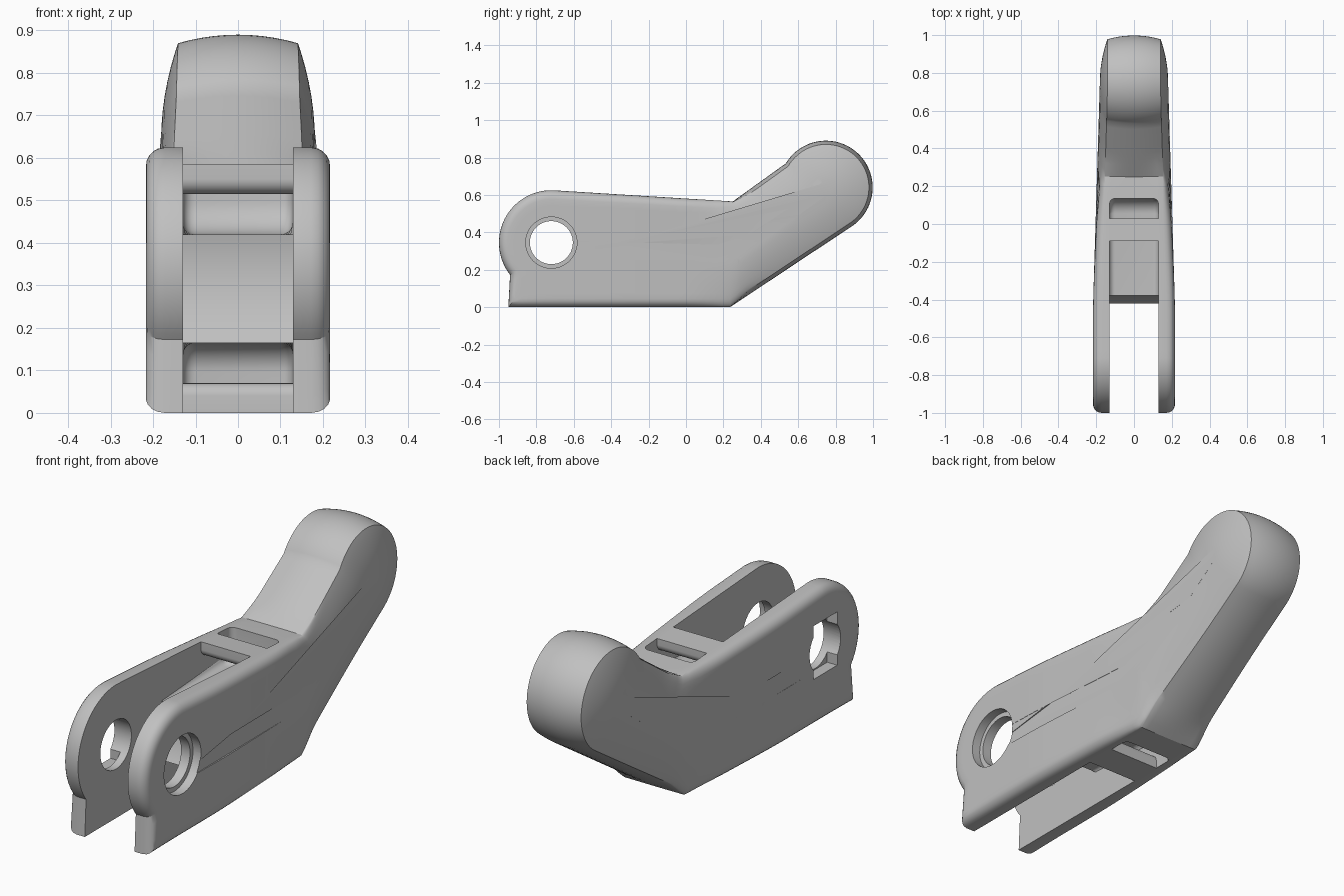
import bpy, bmesh, math
from mathutils import Vector

if "Cube" in bpy.data.objects:
    bpy.data.objects.remove(bpy.data.objects["Cube"], do_unlink=True)

grey = bpy.data.materials.new("satin_grey")
grey.use_nodes = True
colour = (0.53, 0.53, 0.53, 1)
grey.diffuse_color = colour
grey.node_tree.nodes["Principled BSDF"].inputs["Base Color"].default_value = colour

PIVOT = Vector((-0.72, 0.345))
TIP = Vector((0.748, 0.64))
SPINE = [Vector(p) for p in ((-0.7, 0.31), (0.27, 0.29), TIP)]


def arc(centre, radius, start, end, steps):
    """Points on an arc in the side plane, angles in degrees."""
    angles = [math.radians(start + (end - start) * i / steps) for i in range(steps + 1)]
    return [Vector((centre[0] + radius * math.cos(a), centre[1] + radius * math.sin(a))) for a in angles]


def resample(points, spacing):
    """Split long sides of a closed outline."""
    out = []
    for a, b in zip(points, points[1:] + points[:1]):
        n = max(1, round((b - a).length / spacing))
        out += [a.lerp(b, i / n) for i in range(n)]
    return out


def smooth(a, b, v):
    v = min(1, max(0, (v - a) / (b - a)))
    return v * v * (3 - 2 * v)


def nearest_on_spine(p):
    best = None
    for a, b in zip(SPINE, SPINE[1:]):
        d = b - a
        q = a + d * min(1, max(0, (p - a).dot(d) / d.length_squared))
        if best is None or (p - q).length < (p - best).length:
            best = q
    return best


def half_width(y):
    """Side taper from the fork to the tip."""
    return 0.217 - 0.022 * smooth(-0.5, 0.2, y) - 0.014 * smooth(0.15, 0.75, y)


def make_object(name, bm):
    bmesh.ops.recalc_face_normals(bm, faces=bm.faces)
    mesh = bpy.data.meshes.new(name)
    bm.to_mesh(mesh)
    bm.free()
    mesh.materials.append(grey)
    obj = bpy.data.objects.new(name, mesh)
    bpy.context.collection.objects.link(obj)
    return obj


def prism(name, points, x0, x1, round_rule=None):
    """Extrude a side outline along x, rounding the cap edges the rule picks."""
    bm = bmesh.new()
    face = bm.faces.new([bm.verts.new((x0, p[0], p[1])) for p in points])
    moved = bmesh.ops.extrude_face_region(bm, geom=[face])["geom"]
    for v in moved:
        if isinstance(v, bmesh.types.BMVert):
            v.co.x = x1
    bmesh.ops.recalc_face_normals(bm, faces=bm.faces)
    if round_rule:
        edges = [e for e in bm.edges if abs(e.verts[0].co.x - e.verts[1].co.x) < 1e-5
                 and all(round_rule(v.co.y, v.co.z) for v in e.verts)]
        bmesh.ops.bevel(bm, geom=edges, offset=0.028, segments=5, profile=0.5, affect='EDGES')
    return make_object(name, bm)


# Lever body: side outline, crowned rim and rounded side skins
outline = resample(
    [Vector((-0.95, 0))] + arc(PIVOT, 0.28, 218, 88, 36)
    + [Vector((0.25, 0.565))] + arc(TIP, 0.25, 149, -55, 48) + [Vector((0.235, 0))], 0.04)
feet = [nearest_on_spine(p) for p in outline]
depths = [0, 0.01, 0.03, 0.06, 0.1, 0.15, 0.25, 0.4, 0.55, 0.7, 0.85]
FILLET = 0.045


def skin_point(p, foot, t, f):
    """t runs from rim to spine, f runs across the width."""
    reach = (p - foot).length
    crown = 0.02 * smooth(0.22, 0.36, p.x) * f * f
    q = p.lerp(foot, crown / reach).lerp(foot, t)
    d = min(t * reach, FILLET)
    fork_drop = FILLET - math.sqrt(FILLET ** 2 - (FILLET - d) ** 2)
    arm_drop = 0.04 * (1 - t) ** 2
    s = smooth(-0.05, 0.45, q.x)
    x = half_width(q.x) - fork_drop * (1 - s) - arm_drop * s
    return (f * x, q.x, q.y)


stations = [(t, 1) for t in reversed(depths)]
stations += [(0, f / 5) for f in range(4, -5, -1)]
stations += [(t, -1) for t in depths]

bm = bmesh.new()
rings = [[bm.verts.new(skin_point(p, q, t, f)) for p, q in zip(outline, feet)] for t, f in stations]
n = len(outline)
for a, b in zip(rings, rings[1:]):
    for i in range(n):
        j = (i + 1) % n
        bm.faces.new((a[i], a[j], b[j], b[i]))
caps = [bm.faces.new(rings[0]), bm.faces.new(rings[-1])]
bmesh.ops.triangulate(bm, faces=caps)
lever = make_object("lever_body", bm)

# Fork slot with two passages that loop behind the upper and lower bars
slot = [Vector(p) for p in ((-1.2, 0.8), (-0.09, 0.8), (-0.09, 0.55))]
slot += arc((-0.055, 0.55), 0.035, 190, 270, 6) + arc((-0.005, 0.55), 0.035, 270, 350, 6)
slot += [Vector(p) for p in ((0.03, 0.55), (0.03, 0.8), (0.135, 0.8))]
slot += arc((0.055, 0.5), 0.08, 0, -90, 10)
slot += arc(PIVOT, 0.35, 12.4, -31, 16)
slot += arc((0.03, 0.095), 0.07, 90, 0, 10)
slot += [Vector((0.1, -0.2)), Vector((0, -0.2))]
slot += arc((-0.03, 0.04), 0.03, 0, 90, 6) + arc((-0.12, 0.04), 0.03, 90, 180, 6)
slot += [Vector((-0.15, -0.2)), Vector((-1.2, -0.2))]


def outer_wall(y, z):
    back = y > 0.09 or (y > 0.02 and 0.09 < z < 0.51)
    floor = y > -0.43 and (abs(z - 0.42) < 0.004 or abs(z - 0.165) < 0.004)
    return back or floor


cutters = [prism("fork_slot_cutter", slot, -0.129, 0.129, outer_wall)]

# Pin bore, round recess on the left, square recess on the right
cutters.append(prism("pin_bore_cutter", arc(PIVOT, 0.115, 0, 352.5, 47), -0.4, 0.4))
cutters.append(prism("round_recess_cutter", arc(PIVOT, 0.137, 0, 352.5, 47), 0.175, 0.4))
square = [(-0.81, 0.225), (-0.635, 0.225), (-0.635, 0.475), (-0.81, 0.475)]
cutters.append(prism("square_recess_cutter", square, -0.4, -0.165))

for cutter in cutters:
    cutter.hide_render = True
    mod = lever.modifiers.new(cutter.name, 'BOOLEAN')
    mod.operation = 'DIFFERENCE'
    mod.solver = 'EXACT'
    mod.object = cutter

# Bake the cuts, then drop the cutters
bpy.context.view_layer.update()
graph = bpy.context.evaluated_depsgraph_get()
baked = bpy.data.meshes.new_from_object(lever.evaluated_get(graph))
lever.modifiers.clear()
lever.data = baked
for cutter in cutters:
    bpy.data.objects.remove(cutter, do_unlink=True)

bpy.ops.object.select_all(action='DESELECT')
lever.select_set(True)
bpy.context.view_layer.objects.active = lever
bpy.ops.object.shade_smooth_by_angle(angle=math.radians(28))
